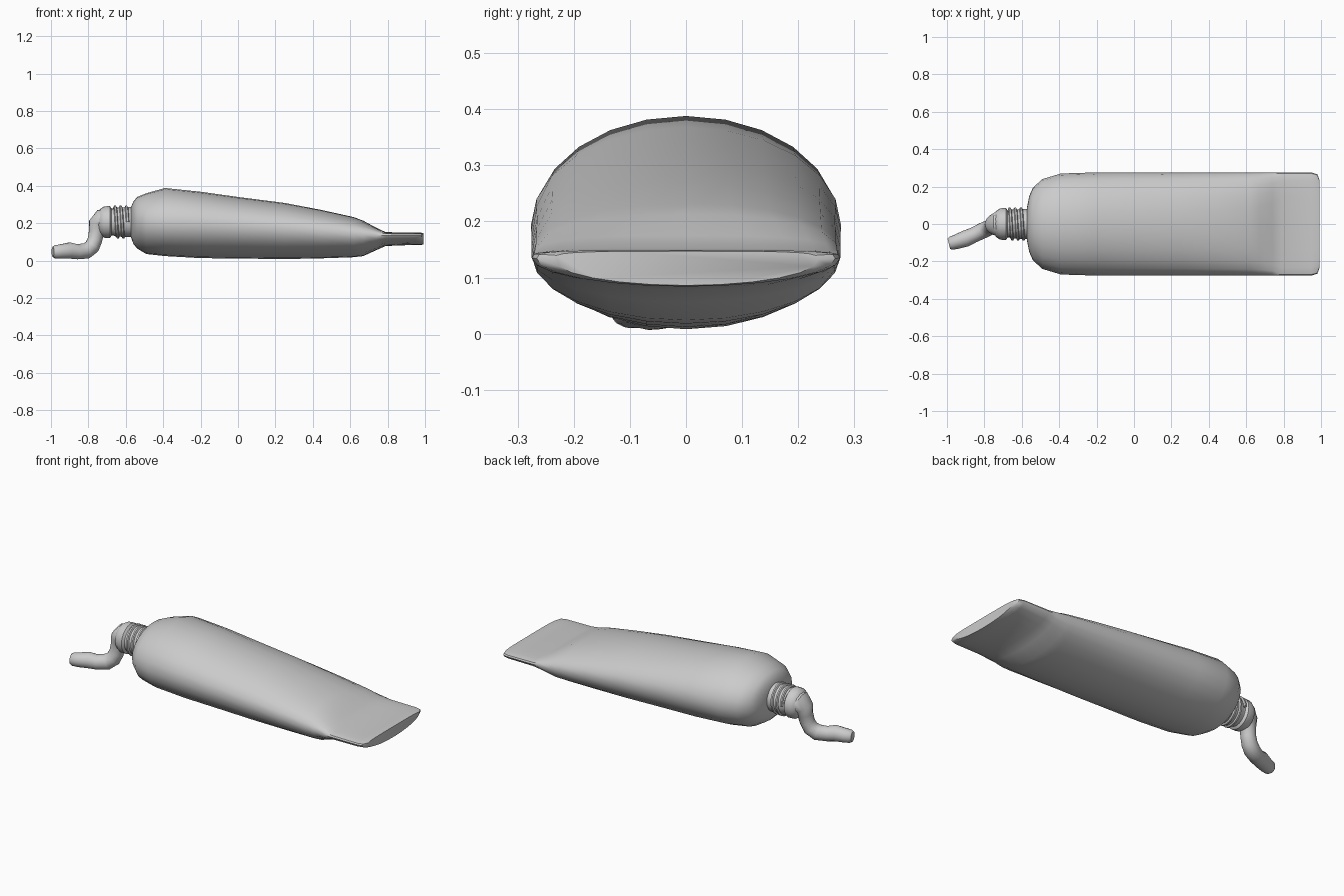
import bpy, bmesh, math
from mathutils import Vector

if "Cube" in bpy.data.objects:
    bpy.data.objects.remove(bpy.data.objects["Cube"])


def loft(name, rings, angle=40):
    """Skin closed rings of points into a capped smooth object."""
    bm = bmesh.new()
    loops = [[bm.verts.new(p) for p in ring] for ring in rings]
    n = len(loops[0])
    for a, b in zip(loops, loops[1:]):
        for i in range(n):
            j = (i + 1) % n
            bm.faces.new((a[i], a[j], b[j], b[i]))
    bm.faces.new(loops[0])
    bm.faces.new(loops[-1])
    bmesh.ops.recalc_face_normals(bm, faces=bm.faces)
    mesh = bpy.data.meshes.new(name)
    bm.to_mesh(mesh)
    bm.free()
    obj = bpy.data.objects.new(name, mesh)
    bpy.context.collection.objects.link(obj)
    bpy.ops.object.select_all(action='DESELECT')
    obj.select_set(True)
    bpy.context.view_layer.objects.active = obj
    bpy.ops.object.shade_smooth_by_angle(angle=math.radians(angle))
    return obj


def pipe(name, path, sides=16, ref=Vector((0, 1, 0)), angle=40):
    """Round pipe through (x, y, z, radius) points."""
    pts = [Vector(p[:3]) for p in path]
    rings = []
    for k, p in enumerate(pts):
        t = (pts[min(k + 1, len(pts) - 1)] - pts[max(k - 1, 0)]).normalized()
        side = (ref - t * ref.dot(t)).normalized()
        up = t.cross(side)
        r = path[k][3]
        rings.append([p + r * (side * math.cos(a) + up * math.sin(a))
                      for a in (2 * math.pi * i / sides for i in range(sides))])
    return loft(name, rings, angle)


def body_ring(x, w, low, mid, high, square, sides=24):
    """Oval section; the upper half gets squarer towards the crimp."""
    ring = []
    for i in range(sides):
        a = 2 * math.pi * i / sides
        c, s = math.cos(a), math.sin(a)
        e = 2 / square if s > 0 else 1
        y = w * math.copysign(abs(c) ** e, c)
        z = mid + ((high - mid) * abs(s) ** e if s > 0 else (mid - low) * s)
        ring.append((x, y, z))
    return ring


# squeezed tube body: x, half width, bottom, widest height, top, squareness
sections = [
    (-0.572, 0.09, 0.125, 0.205, 0.285, 2),
    (-0.56, 0.15, 0.09, 0.205, 0.315, 2),
    (-0.54, 0.195, 0.065, 0.205, 0.34, 2),
    (-0.49, 0.24, 0.035, 0.203, 0.36, 2),
    (-0.39, 0.27, 0.024, 0.20, 0.388, 2),
    (-0.20, 0.276, 0.013, 0.195, 0.368, 2),
    (0.00, 0.276, 0.011, 0.185, 0.34, 2),
    (0.25, 0.275, 0.008, 0.17, 0.308, 2),
    (0.45, 0.275, 0.012, 0.155, 0.27, 2.1),
    (0.62, 0.275, 0.018, 0.142, 0.232, 2.2),
    (0.67, 0.275, 0.024, 0.138, 0.213, 2.4),
    (0.74, 0.275, 0.056, 0.135, 0.175, 3),
    (0.79, 0.275, 0.078, 0.135, 0.152, 4),
    (0.95, 0.275, 0.084, 0.135, 0.149, 4),
    (0.98, 0.266, 0.084, 0.134, 0.149, 4),
    (0.992, 0.235, 0.086, 0.132, 0.147, 4),
]
loft("tube_body", [body_ring(*s) for s in sections])

# neck with a collar at the nozzle end
neck = [(-0.565, 0.08), (-0.655, 0.078), (-0.665, 0.072), (-0.675, 0.072),
        (-0.685, 0.085), (-0.715, 0.084), (-0.735, 0.072), (-0.75, 0.05)]
pipe("neck", [(x, 0, 0.206, r) for x, r in neck], 20)

# screw thread winding round the neck
turns, steps = 2.5, 50
thread = []
for k in range(steps + 1):
    a = 2 * math.pi * turns * k / steps
    thread.append((-0.665 + 0.075 * k / steps, 0.08 * math.cos(a),
                   0.206 + 0.08 * math.sin(a), 0.009))
pipe("screw_thread", thread, 6, Vector((1, 0, 0)))

# squeezed-out paste drooping to the ground
paste = [
    (-0.70, 0, 0.206, 0.07), (-0.73, 0, 0.205, 0.07),
    (-0.748, -0.003, 0.19, 0.054), (-0.756, -0.007, 0.155, 0.042),
    (-0.765, -0.014, 0.11, 0.04), (-0.78, -0.022, 0.075, 0.042),
    (-0.81, -0.036, 0.052, 0.043), (-0.86, -0.06, 0.047, 0.041),
    (-0.90, -0.078, 0.054, 0.044), (-0.95, -0.095, 0.048, 0.039),
    (-0.978, -0.103, 0.047, 0.036), (-0.99, -0.106, 0.047, 0.028),
]
pipe("paste", paste, 14)
